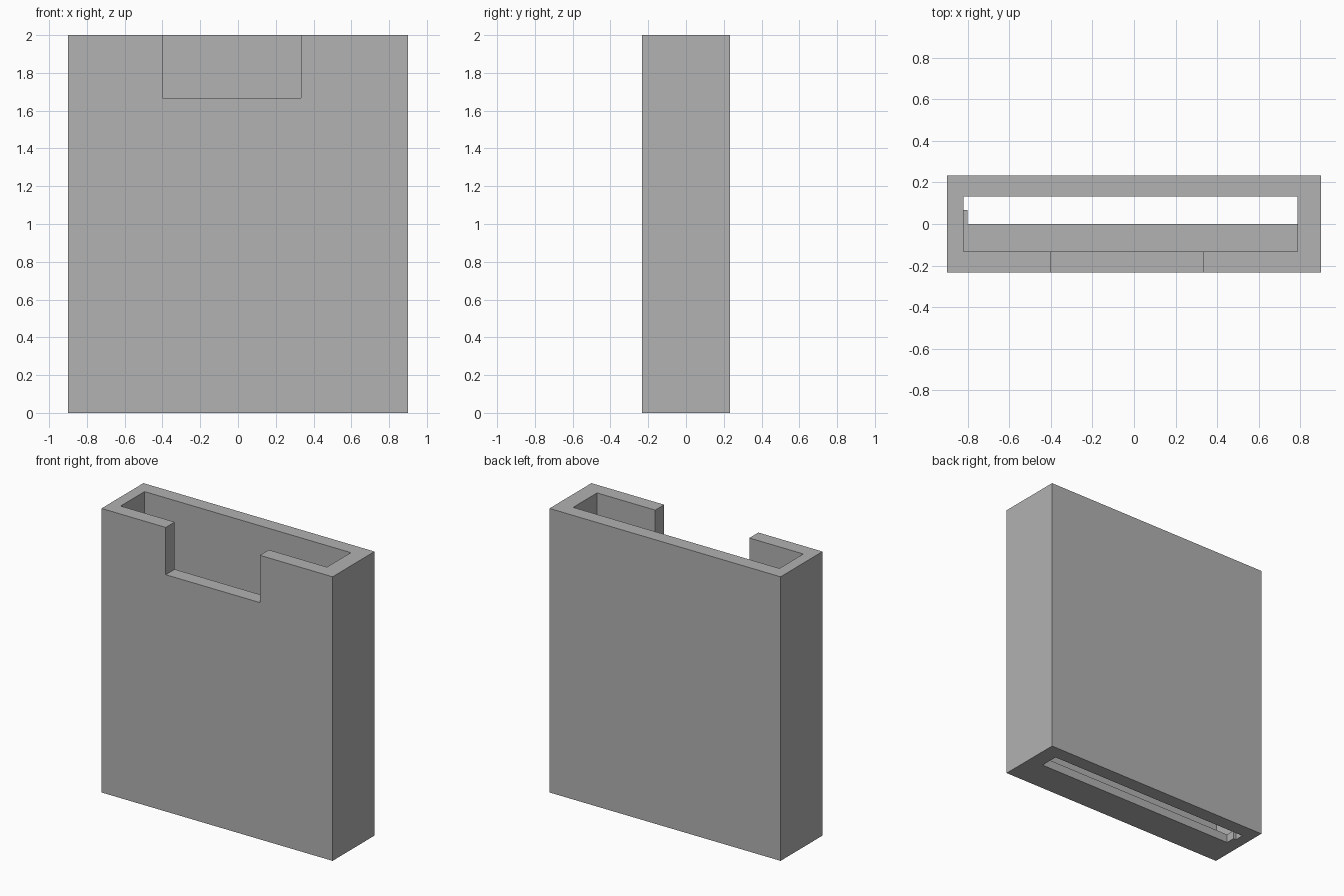
import bpy
import bmesh

cube = bpy.data.objects.get("Cube")
if cube:
    bpy.data.objects.remove(cube, do_unlink=True)

grey = bpy.data.materials.new("mid grey")
grey.use_nodes = True
colour = (0.445, 0.445, 0.445, 1)
grey.diffuse_color = colour
grey.node_tree.nodes["Principled BSDF"].inputs["Base Color"].default_value = colour


def prism(name, outline, z0, z1):
    """Extrude a counter-clockwise plan outline from z0 to z1."""
    bm = bmesh.new()
    base = bm.faces.new([bm.verts.new((x, y, z0)) for x, y in outline])
    top = bmesh.ops.extrude_face_region(bm, geom=[base])["geom"]
    moved = [v for v in top if isinstance(v, bmesh.types.BMVert)]
    bmesh.ops.translate(bm, verts=moved, vec=(0, 0, z1 - z0))
    bmesh.ops.recalc_face_normals(bm, faces=bm.faces)
    mesh = bpy.data.meshes.new(name)
    bm.to_mesh(mesh)
    bm.free()
    mesh.materials.append(grey)
    obj = bpy.data.objects.new(name, mesh)
    bpy.context.collection.objects.link(obj)
    return obj


def rect(x0, x1, y0, y1):
    return [(x0, y0), (x1, y0), (x1, y1), (x0, y1)]


HEIGHT, FLOOR = 2.0, 0.06
LEFT, RIGHT, INNER = -0.821, 0.786, 0.133

# Outer block of the open holder
holder = prism("holder_body", rect(-0.9, 0.9, -0.233, 0.233), 0, HEIGHT)

# Deep cavity, front access notch, and floor slot with a small corner stop
stop_x, stop_y = -0.8, 0.067
slot_outline = [(stop_x, 0), (RIGHT, 0), (RIGHT, INNER),
                (LEFT, INNER), (LEFT, stop_y), (stop_x, stop_y)]
cutters = [
    prism("cavity_cutter", rect(LEFT, RIGHT, -INNER, INNER), FLOOR, HEIGHT + 0.2),
    prism("notch_cutter", rect(-0.4, 0.333, -0.4, 0), 1.667, HEIGHT + 0.1),
    prism("floor_slot_cutter", slot_outline, -0.1, FLOOR + 0.1),
]

# Apply the cuts, then remove the helpers
for cutter in cutters:
    cutter.hide_render = True
    mod = holder.modifiers.new(cutter.name, "BOOLEAN")
    mod.operation = "DIFFERENCE"
    mod.solver = "EXACT"
    mod.object = cutter
bpy.context.view_layer.update()
graph = bpy.context.evaluated_depsgraph_get()
result = bpy.data.meshes.new_from_object(holder.evaluated_get(graph))
holder.modifiers.clear()
holder.data = result
for cutter in cutters:
    bpy.data.objects.remove(cutter, do_unlink=True)
